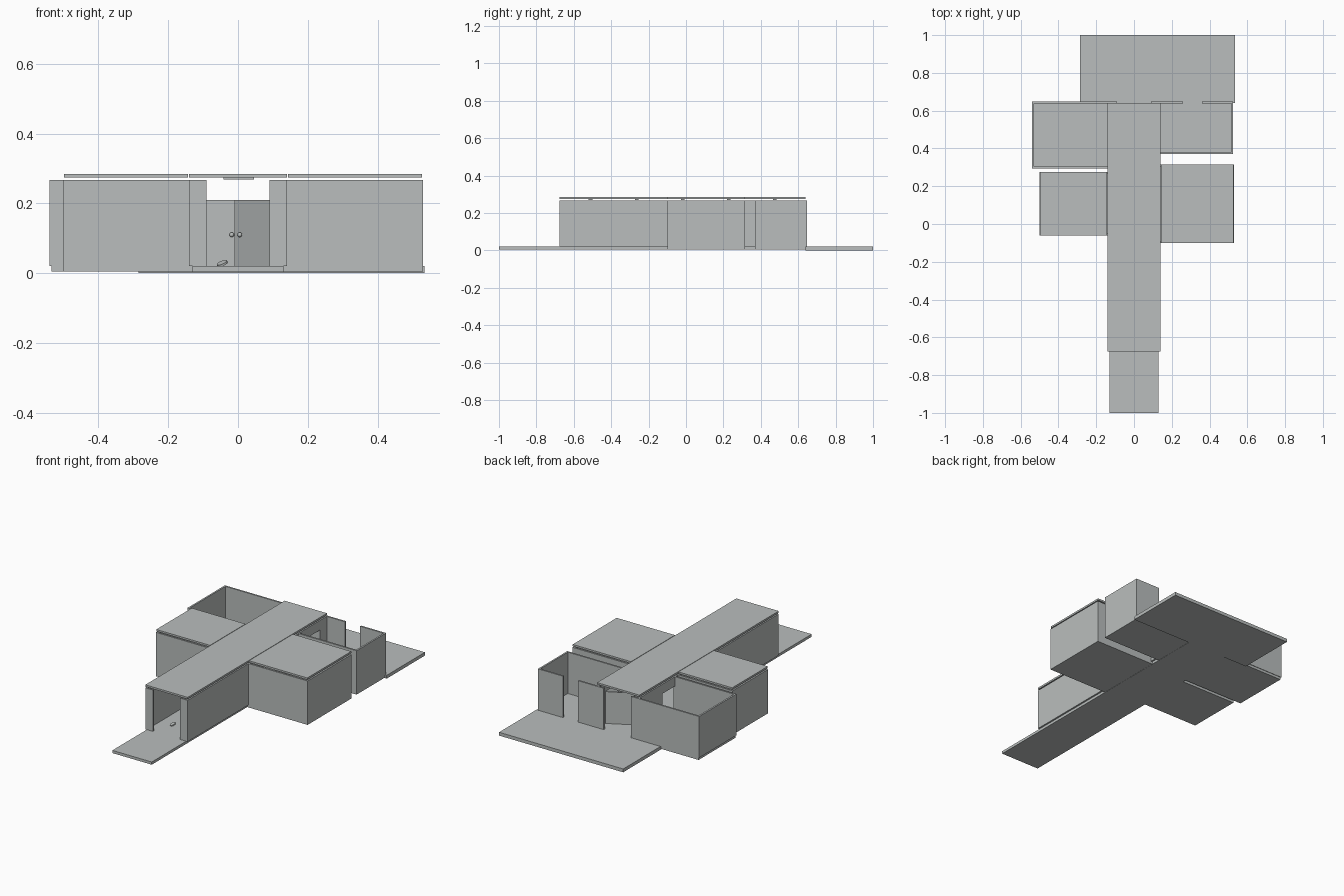
import bpy, math
from mathutils import Vector

cube = bpy.data.objects.get("Cube")
if cube:
    bpy.data.objects.remove(cube)

grey = bpy.data.materials.new("plain_grey")
grey.use_nodes = True
colour = (0.49, 0.515, 0.51, 1)
grey.diffuse_color = colour
grey.node_tree.nodes["Principled BSDF"].inputs["Base Color"].default_value = colour

FLOOR, WALL_TOP, DOOR_TOP = 0.02, 0.267, 0.21
ROOF_LOW, ROOF_TOP = 0.274, 0.285
T = 0.01  # wall thickness


def box(name, x, y, z, turn=0):
    """Box from its (low, high) ranges."""
    centre = [(a + b) / 2 for a, b in (x, y, z)]
    bpy.ops.mesh.primitive_cube_add(size=1, location=centre, rotation=(0, 0, turn))
    ob = bpy.context.object
    ob.name = name
    ob.scale = [b - a for a, b in (x, y, z)]
    ob.data.materials.append(grey)
    return ob


def side_wall(name, x, y0, y1, doors=()):
    """Wall along y with doorways, each given as (start, end)."""
    start = y0
    for a, b in doors:
        box(name, (x, x + T), (start, a), (FLOOR, WALL_TOP))
        box(name + "_lintel", (x, x + T), (a, b), (DOOR_TOP, WALL_TOP))
        start = b
    box(name, (x, x + T), (start, y1), (FLOOR, WALL_TOP))


def cross_wall(name, y, *spans):
    for span in spans:
        box(name, span, (y, y + T), (FLOOR, WALL_TOP))


def door_leaf(name, hinge, tip):
    """Open door between two plan points, with a knob on each face."""
    a, b = Vector((*hinge, 0)), Vector((*tip, 0))
    run = b - a
    mid = (a + b) / 2
    box(name, (mid.x - run.length / 2, mid.x + run.length / 2),
        (mid.y - 0.003, mid.y + 0.003), (FLOOR, DOOR_TOP), math.atan2(run.y, run.x))
    normal = Vector((-run.y, run.x, 0)).normalized()
    for side in (-1, 1):
        spot = a + run * 0.92 + normal * side * 0.008 + Vector((0, 0, 0.11))
        bpy.ops.mesh.primitive_uv_sphere_add(segments=12, ring_count=8, radius=0.007, location=spot)
        knob = bpy.context.object
        knob.name = name + "_knob"
        knob.data.materials.append(grey)
        bpy.ops.object.shade_smooth()


# Floors and terraces
box("back_terrace", (-0.285, 0.535), (0.64, 1.0), (0, FLOOR))
box("corridor_floor", (-0.13, 0.13), (-1.0, 0.645), (0.004, FLOOR))
box("left_front_floor", (0.13, 0.53), (-0.10, 0.315), (0.005, FLOOR))
box("right_front_floor", (-0.50, -0.13), (-0.06, 0.275), (0.005, FLOOR))
box("right_back_floor", (-0.535, -0.13), (0.295, 0.645), (0.005, FLOOR))
box("left_back_floor", (0.13, 0.525), (0.37, 0.645), (0.005, FLOOR))

# Corridor walls with doorways into every room
side_wall("corridor_left_wall", 0.13, -0.67, 0.645, ((0.04, 0.16), (0.45, 0.575)))
side_wall("corridor_right_wall", -0.14, -0.67, 0.645, ((0.04, 0.16), (0.305, 0.42)))
cross_wall("corridor_front_wall", -0.675, (-0.14, -0.09), (0.09, 0.14))

# Back walls, with open gaps
cross_wall("back_wall", 0.638, (-0.54, -0.09), (0.09, 0.26), (0.36, 0.525))

# Rooms: outer side wall, front wall and, where needed, back wall
side_wall("left_front_side_wall", 0.52, -0.10, 0.315)
cross_wall("left_front_wall", -0.10, (0.14, 0.53))
cross_wall("left_front_rear_wall", 0.305, (0.14, 0.53))
side_wall("right_front_side_wall", -0.50, -0.06, 0.275)
cross_wall("right_front_wall", -0.06, (-0.50, -0.14))
cross_wall("right_front_rear_wall", 0.265, (-0.50, -0.14))
side_wall("right_back_side_wall", -0.54, 0.295, 0.645)
cross_wall("right_back_front_wall", 0.295, (-0.54, -0.14))
side_wall("left_back_side_wall", 0.515, 0.37, 0.645)
cross_wall("left_back_front_wall", 0.37, (0.14, 0.525))

# Roofs
box("corridor_roof", (-0.14, 0.14), (-0.675, 0.64), (ROOF_LOW, ROOF_TOP))
box("left_front_roof", (0.143, 0.528), (-0.10, 0.315), (ROOF_LOW, ROOF_TOP))
box("right_front_roof", (-0.498, -0.143), (-0.06, 0.275), (ROOF_LOW, ROOF_TOP))

# Ceiling lamps along the corridor
for i in range(5):
    y = -0.51 + i * 0.246
    box("ceiling_lamp", (-0.042, 0.046), (y - 0.01, y + 0.01), (0.269, ROOF_LOW))

# Open doors
door_leaf("left_back_door", (0.13, 0.575), (-0.01, 0.50))
door_leaf("right_back_door", (-0.13, 0.42), (-0.008, 0.42))

# Small disc on the entrance floor
bpy.ops.mesh.primitive_cylinder_add(vertices=16, radius=0.016, depth=0.006,
                                    location=(-0.045, -0.55, 0.028), rotation=(0.3, -0.4, 0))
disc = bpy.context.object
disc.name = "floor_disc"
disc.data.materials.append(grey)
